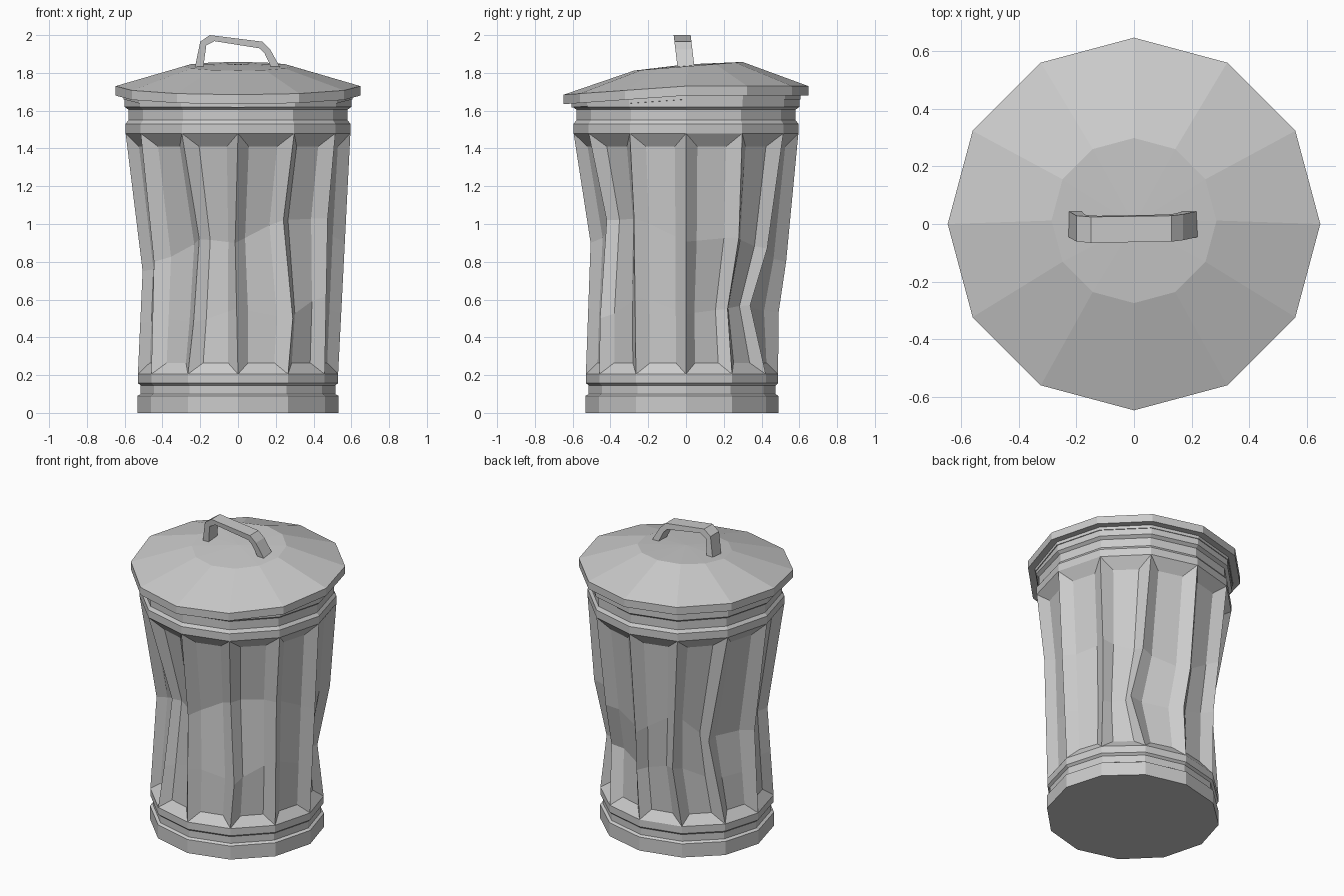
import bpy, bmesh
from math import sin, cos, radians
from mathutils import Vector

if "Cube" in bpy.data.objects:
    bpy.data.objects.remove(bpy.data.objects["Cube"])

N = 12


def finish(bm, name):
    bmesh.ops.recalc_face_normals(bm, faces=bm.faces)
    me = bpy.data.meshes.new(name)
    bm.to_mesh(me)
    bm.free()
    ob = bpy.data.objects.new(name, me)
    bpy.context.collection.objects.link(ob)
    return ob


def ring(bm, r, z, warp):
    return [bm.verts.new(warp(Vector((r * cos(radians(30 * i)), r * sin(radians(30 * i)), z))))
            for i in range(N)]


def stack(bm, profile, warp):
    """Rings from an (r, z) profile, bridged in order."""
    rings = [ring(bm, r, z, warp) for r, z in profile]
    for lo, hi in zip(rings, rings[1:]):
        for i in range(N):
            j = (i + 1) % N
            bm.faces.new((lo[i], lo[j], hi[j], hi[i]))
    return rings


# Can: banded foot and neck with a fluted, dented wall between
def squash(p):
    if p.z < 0.5 and p.y > 0:
        p.y *= 0.92
    return p


bm = bmesh.new()
foot = stack(bm, [(.532, 0), (.532, .09), (.515, .1), (.515, .145), (.53, .158), (.53, .205)], squash)
neck = stack(bm, [(.595, 1.48), (.595, 1.53), (.58, 1.55), (.58, 1.605), (.6, 1.62), (.6, 1.665)], squash)
bm.faces.new(foot[0])
bm.faces.new(neck[-1])

# Dented points on the ridges, keyed by ridge number (30 degree steps from +x)
dent_hi = {1: (.48, .28, .93), 2: (.29, .43, .87), 3: (0, .53, .8), 5: (-.37, .29, .75),
           6: (-.505, 0, .75), 7: (-.445, -.22, .8), 8: (-.205, -.40, .92),
           9: (-.015, -.505, .9), 10: (.24, -.42, 1.02), 11: (.475, -.275, 1.03)}
dent_lo = {1: (.43, .22, .55), 2: (.31, .34, .57), 3: (.02, .49, .53), 4: (-.23, .47, .6),
           8: (-.235, -.44, .48), 10: (.29, -.455, .5)}

ridges = []
for i in range(N):
    a, d = foot[-1][i], neck[0][i]
    hi = Vector(dent_hi[i]) if i in dent_hi else None
    lo = Vector(dent_lo[i]) if i in dent_lo else None
    if lo is None:
        lo = a.co.lerp(hi if hi else d.co, .5 if hi else .25)
    if hi is None:
        hi = lo.lerp(d.co, .4)
    ridges.append([a, bm.verts.new(lo), bm.verts.new(hi), d])


def recess(p, q, t, depth=.045):
    v = p.lerp(q, t)
    s = 1 - depth / v.xy.length
    return Vector((v.x * s, v.y * s, v.z))


def ends(rd):
    """Ridge points with the ends pulled in to where the flute starts."""
    c = [v.co.copy() for v in rd]
    c[0] = c[0].lerp(c[1], .06 / (c[1].z - c[0].z))
    c[3] = c[3].lerp(c[2], .07 / (c[3].z - c[2].z))
    return c


for i in range(N):
    A, B = ridges[i], ridges[(i + 1) % N]
    ca, cb = ends(A), ends(B)
    P = [bm.verts.new(recess(p, q, .22)) for p, q in zip(ca, cb)]
    Q = [bm.verts.new(recess(p, q, .78)) for p, q in zip(ca, cb)]
    bm.faces.new((A[0], B[0], Q[0], P[0]))
    bm.faces.new((P[3], Q[3], B[3], A[3]))
    for k in range(3):
        for L, R in ((A, P), (P, Q), (Q, B)):
            bm.faces.new((L[k], R[k], R[k + 1], L[k + 1]))
finish(bm, "can_body")


# Lid: shallow cone with a rim, bent down towards the front
def bend(p):
    if p.z > 1.8:
        p.z += .08 * p.y
        p.y += .012
    else:
        p.z -= .045 * max(0, -p.y / .64)
    return p


bm = bmesh.new()
lid = stack(bm, [(.605, 1.66), (.605, 1.68), (.648, 1.68), (.648, 1.73), (.287, 1.835)], bend)
bm.faces.new(lid[0])
centre = bm.verts.new((0, 0, 1.845))
for i in range(N):
    bm.faces.new((lid[-1][i], lid[-1][(i + 1) % N], centre))
finish(bm, "lid")

# Handle: bent flat strap leaning slightly to the front
outer = [(-.23, 1.82), (-.2, 1.965), (-.15, 2.0), (.13, 1.965), (.17, 1.925), (.228, 1.82)]
inner = [(-.185, 1.82), (-.168, 1.945), (-.125, 1.968), (.115, 1.93), (.14, 1.905), (.18, 1.82)]
bm = bmesh.new()
sections = []
for (xo, zo), (xi, zi) in zip(outer, inner):
    sections.append([bm.verts.new((x, y - .12 * (z - 1.83), z))
                     for x, y, z in ((xo, -.045, zo), (xo, .045, zo), (xi, .045, zi), (xi, -.045, zi))])
for s, t in zip(sections, sections[1:]):
    for k in range(4):
        m = (k + 1) % 4
        bm.faces.new((s[k], s[m], t[m], t[k]))
bm.faces.new(sections[0])
bm.faces.new(sections[-1])
finish(bm, "lid_handle")
